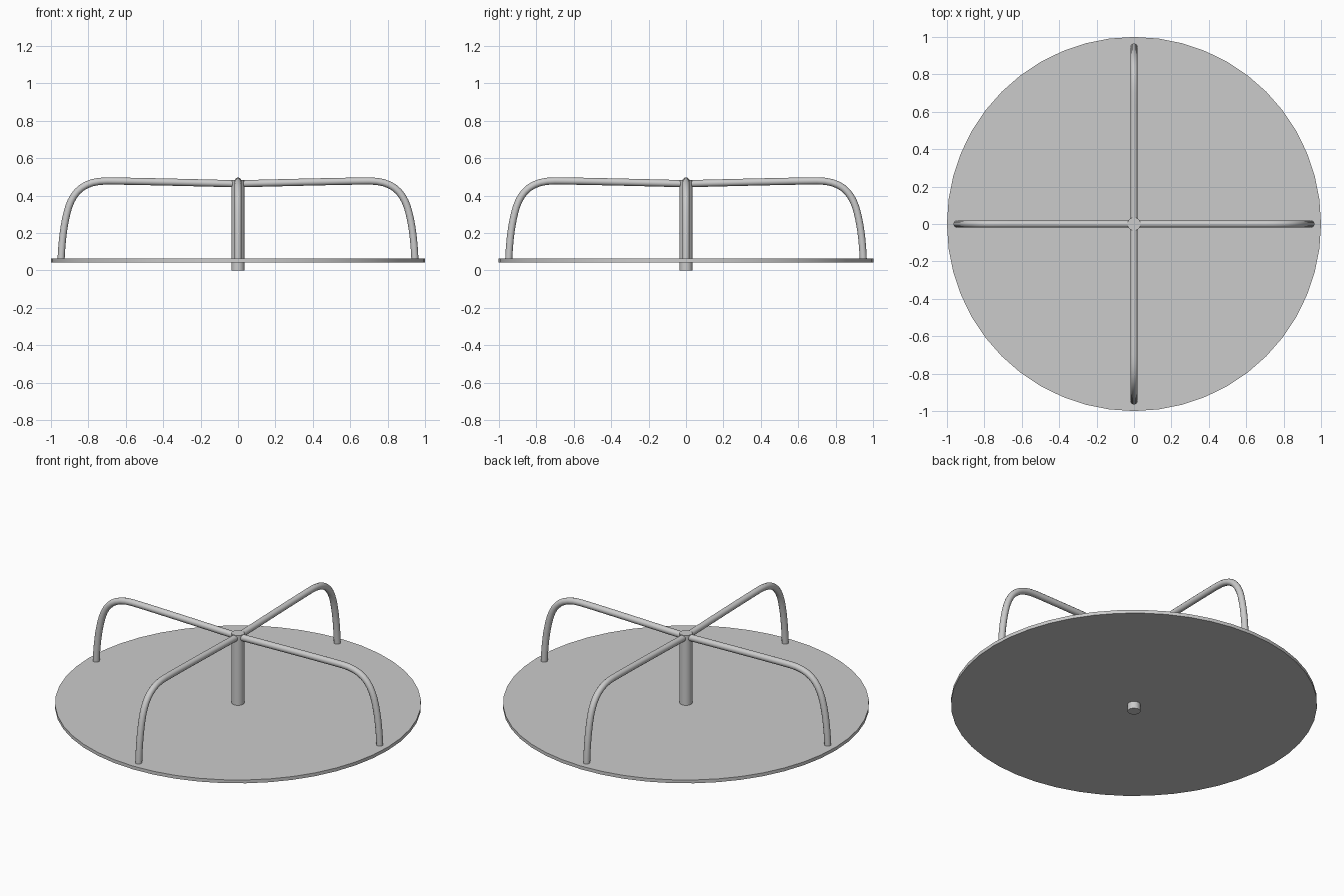
import bpy
from math import pi

if "Cube" in bpy.data.objects:
    bpy.data.objects.remove(bpy.data.objects["Cube"])


def smooth(ob):
    bpy.ops.object.select_all(action='DESELECT')
    ob.select_set(True)
    bpy.context.view_layer.objects.active = ob
    bpy.ops.object.shade_smooth_by_angle(angle=0.6)


def cylinder(name, radius, z0, z1, sides):
    bpy.ops.mesh.primitive_cylinder_add(vertices=sides, radius=radius, depth=z1 - z0,
                                        location=(0, 0, (z0 + z1) / 2))
    ob = bpy.context.object
    ob.name = name
    smooth(ob)
    return ob


# Round platform and centre post
cylinder("platform", 1.0, 0.043, 0.063, 48)
cylinder("centre_post", 0.035, 0.0, 0.484, 24)

# Handrail path in the xz plane: (point, left handle, right handle)
path = [
    ((0.01, 0.463), (0.0, 0.4627), (0.2, 0.468)),
    ((0.70, 0.478), (0.55, 0.477), (0.82, 0.479)),
    ((0.905, 0.34), (0.876, 0.425), (0.93, 0.26)),
    ((0.946, 0.055), (0.942, 0.16), (0.947, 0.03)),
]


def handrail(name, angle):
    cu = bpy.data.curves.new(name, 'CURVE')
    cu.dimensions = '3D'
    cu.bevel_depth = 0.019
    cu.bevel_resolution = 4
    cu.resolution_u = 8
    cu.use_fill_caps = True
    sp = cu.splines.new('BEZIER')
    sp.bezier_points.add(len(path) - 1)
    for bp, (co, left, right) in zip(sp.bezier_points, path):
        bp.handle_left_type = bp.handle_right_type = 'FREE'
        bp.co = (co[0], 0, co[1])
        bp.handle_left = (left[0], 0, left[1])
        bp.handle_right = (right[0], 0, right[1])
    ob = bpy.data.objects.new(name, cu)
    bpy.context.collection.objects.link(ob)
    ob.rotation_euler.z = angle
    bpy.ops.object.select_all(action='DESELECT')
    ob.select_set(True)
    bpy.context.view_layer.objects.active = ob
    bpy.ops.object.convert(target='MESH')
    smooth(bpy.context.object)


# Four bent handrails around the post
for i, side in enumerate(("right", "back", "left", "front")):
    handrail(side + "_handrail", i * pi / 2)
